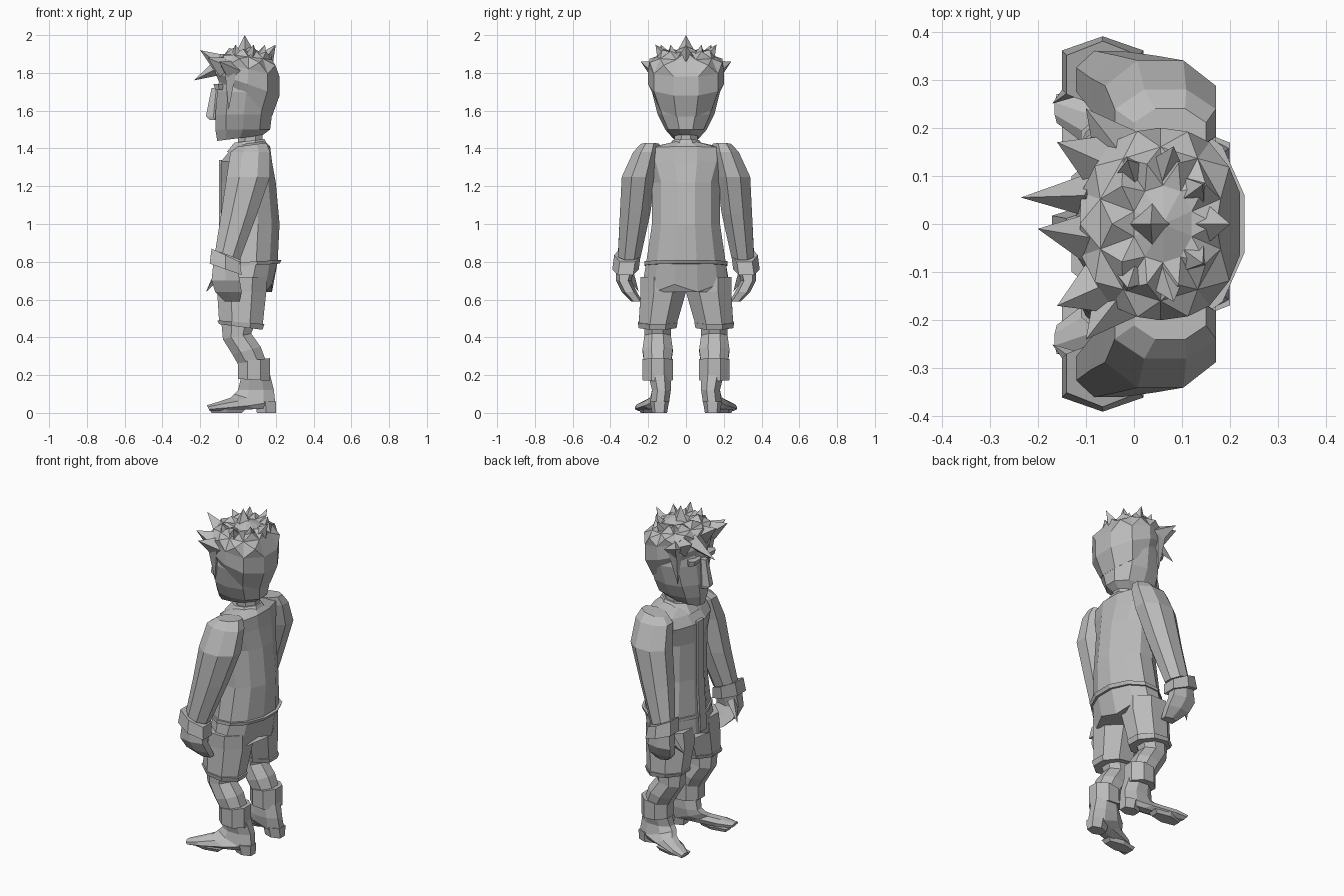
import bpy, bmesh, math
from mathutils import Vector

cube = bpy.data.objects.get("Cube")
if cube:
    bpy.data.objects.remove(cube)

grey = bpy.data.materials.new("plain_grey")
grey.use_nodes = True
grey.diffuse_color = (.5, .5, .5, 1)
grey.node_tree.nodes["Principled BSDF"].inputs["Base Color"].default_value = grey.diffuse_color


def finish(name, bm):
    """Turn the mesh data into a named flat-shaded object."""
    bmesh.ops.recalc_face_normals(bm, faces=bm.faces)
    mesh = bpy.data.meshes.new(name)
    bm.to_mesh(mesh)
    bm.free()
    mesh.materials.append(grey)
    bpy.context.collection.objects.link(bpy.data.objects.new(name, mesh))


def ring(z, front, back, half, y=0, tilt=0):
    """Cross-section from front to back; tilt raises its back edge."""
    def point(angle, fit):
        along = (1 - math.cos(angle) * fit) / 2
        across = max(-1, min(1, math.sin(angle) * fit))
        return front + (back - front) * along, y + half * across, z + tilt * along
    return point


def loft(name, *rings, sides=8, mirror=1, zigzag=0, facet=0):
    """Skin a closed body over the rings, with a jagged end or faceted top if asked."""
    bm = bmesh.new()
    fit = 1 / math.cos(math.pi / sides)
    loops = []
    for section in rings:
        loop = []
        for k in range(sides):
            x, y, z = section((2 * k + 1) * math.pi / sides, fit)
            if section is rings[-1]:
                z += zigzag * (-1) ** k
            loop.append(bm.verts.new((x, y * mirror, z)))
        loops.append(loop)
    for low, high in zip(loops, loops[1:]):
        for k in range(sides):
            n = (k + 1) % sides
            bm.faces.new((low[k], low[n], high[n], high[k]))
    bm.faces.new(loops[0])
    bm.faces.new(loops[-1])
    if facet:
        bmesh.ops.recalc_face_normals(bm, faces=bm.faces)
        crown = [f for f in bm.faces if f.calc_center_median().z > 1.83]
        bmesh.ops.poke(bm, faces=crown, offset=facet)
    finish(name, bm)


def spike(name, base, tip, radius):
    """Four-sided pointed lock from base to tip."""
    base, tip = Vector(base), Vector(tip)
    axis = tip - base
    bm = bmesh.new()
    bmesh.ops.create_cone(bm, cap_ends=True, segments=4, radius1=radius,
                          radius2=0, depth=axis.length)
    turn = axis.to_track_quat("Z", "Y")
    for v in bm.verts:
        v.co = turn @ v.co + (base + tip) / 2
    finish(name, bm)


# Head, neck and nose
loft("head",
     ring(z=1.44, front=-.11, back=.13, half=.07, tilt=.03),
     ring(z=1.5, front=-.12, back=.17, half=.11),
     ring(z=1.58, front=-.12, back=.18, half=.15),
     ring(z=1.7, front=-.11, back=.2, half=.18),
     ring(z=1.87, front=-.08, back=.18, half=.16), sides=10)
loft("neck",
     ring(z=1.5, front=0, back=.13, half=.06),
     ring(z=1.38, front=0, back=.13, half=.06))
loft("nose",
     ring(z=1.72, front=-.14, back=-.09, half=.02),
     ring(z=1.57, front=-.17, back=-.09, half=.03),
     ring(z=1.55, front=-.15, back=-.09, half=.03), sides=6)

# Hair cap with faceted crown
loft("hair",
     ring(z=1.75, front=-.1, back=.18, half=.16, tilt=-.18),
     ring(z=1.8, front=-.12, back=.22, half=.2, tilt=-.12),
     ring(z=1.86, front=-.11, back=.22, half=.2, tilt=-.08),
     ring(z=1.9, front=-.07, back=.18, half=.16, tilt=-.03),
     ring(z=1.91, front=0, back=.12, half=.08), sides=10, facet=.03)

# Locks: two at the brow, one on the crown, and a fan around the sides and back
spike("forelock", base=(-.08, .06, 1.84), tip=(-.235, .055, 1.76), radius=.05)
spike("brow_lock", base=(-.08, -.03, 1.84), tip=(-.2, -.01, 1.92), radius=.06)
spike("crown_lock", base=(.04, 0, 1.87), tip=(.035, 0, 2), radius=.07)
for k in range(7):
    angle = (k - 3) * math.pi / 5
    out = Vector((math.cos(angle), math.sin(angle), 0))
    reach = .14 + .03 * (k % 2)
    spike(f"hair_lock_{k}", base=out * .1 + Vector((.03, 0, 1.85)),
          tip=out * reach + Vector((.03, 0, 1.95)), radius=.06)

# Coat body with jagged hem, belt, collar and front placket
loft("coat",
     ring(z=1.42, front=-.01, back=.14, half=.07, tilt=.02),
     ring(z=1.38, front=-.05, back=.17, half=.22, tilt=.03),
     ring(z=1.33, front=-.09, back=.18, half=.22),
     ring(z=1.22, front=-.09, back=.2, half=.18),
     ring(z=1, front=-.09, back=.22, half=.18),
     ring(z=.8, front=-.1, back=.21, half=.21),
     ring(z=.66, front=-.11, back=.18, half=.23), sides=12, zigzag=.02)
loft("belt",
     ring(z=.79, front=-.11, back=.23, half=.22, tilt=.02),
     ring(z=.77, front=-.11, back=.22, half=.22, tilt=.02), sides=12)
loft("collar",
     ring(z=1.43, front=-.02, back=.14, half=.07, tilt=.02),
     ring(z=1.38, front=-.06, back=.16, half=.1, tilt=.03))
loft("placket",
     ring(z=1.34, front=-.1, back=-.07, half=.03),
     ring(z=1, front=-.1, back=-.07, half=.03),
     ring(z=.68, front=-.12, back=-.07, half=.03), sides=4)

for side, word in ((1, "right"), (-1, "left")):
    # Sleeve, cuff, hand and thumb
    loft(f"{word}_sleeve",
         ring(z=1.41, front=0, back=.15, half=.05, y=.19, tilt=.02),
         ring(z=1.38, front=-.04, back=.17, half=.07, y=.21),
         ring(z=1.25, front=-.06, back=.17, half=.09, y=.25),
         ring(z=1.05, front=-.09, back=.1, half=.08, y=.27),
         ring(z=.86, front=-.12, back=.01, half=.06, y=.3, tilt=-.05), mirror=side)
    loft(f"{word}_cuff",
         ring(z=.87, front=-.14, back=.01, half=.07, y=.31, tilt=-.07),
         ring(z=.79, front=-.15, back=.02, half=.07, y=.32, tilt=-.06), sides=6, mirror=side)
    loft(f"{word}_hand",
         ring(z=.8, front=-.13, back=0, half=.05, y=.32, tilt=-.04),
         ring(z=.7, front=-.14, back=.01, half=.04, y=.33),
         ring(z=.64, front=-.12, back=.02, half=.04, y=.3),
         ring(z=.59, front=-.07, back=.01, half=.03, y=.26), sides=6, mirror=side)
    spike(f"{word}_thumb", base=(-.1, .3 * side, .74), tip=(-.17, .25 * side, .64), radius=.03)

    # Shorts with turned hem
    loft(f"{word}_shorts",
         ring(z=.72, front=-.1, back=.15, half=.12, y=.12),
         ring(z=.64, front=-.11, back=.15, half=.12, y=.12),
         ring(z=.48, front=-.1, back=.13, half=.1, y=.15, tilt=-.02), mirror=side)
    loft(f"{word}_shorts_hem",
         ring(z=.49, front=-.11, back=.14, half=.105, y=.15, tilt=-.02),
         ring(z=.47, front=-.1, back=.13, half=.1, y=.15, tilt=-.03), mirror=side)

    # Bent leg, sock and boot
    loft(f"{word}_leg",
         ring(z=.5, front=-.09, back=.1, half=.07, y=.15),
         ring(z=.39, front=-.08, back=.07, half=.07, y=.15, tilt=.03),
         ring(z=.31, front=-.03, back=.12, half=.08, y=.15, tilt=.04),
         ring(z=.24, front=.01, back=.15, half=.07, y=.15, tilt=.03), mirror=side)
    loft(f"{word}_sock",
         ring(z=.27, front=0, back=.17, half=.08, y=.15, tilt=.02),
         ring(z=.18, front=0, back=.17, half=.08, y=.15, tilt=-.01), mirror=side)
    loft(f"{word}_boot",
         ring(z=.2, front=.02, back=.17, half=.06, y=.14),
         ring(z=.12, front=0, back=.19, half=.05, y=.13),
         ring(z=.1, front=-.02, back=.2, half=.05, y=.14, tilt=-.07),
         ring(z=.08, front=-.04, back=.09, half=.05, y=.17, tilt=-.06),
         ring(z=.06, front=-.1, back=-.08, half=.05, y=.21, tilt=-.05),
         ring(z=.04, front=-.165, back=-.15, half=.03, y=.24, tilt=-.03), mirror=side)
    loft(f"{word}_heel",
         ring(z=.06, front=.09, back=.2, half=.05, y=.14),
         ring(z=0, front=.1, back=.2, half=.04, y=.14), sides=6, mirror=side)
    loft(f"{word}_sole",
         ring(z=.02, front=-.15, back=.04, half=.05, y=.2),
         ring(z=0, front=-.14, back=.02, half=.04, y=.2), sides=6, mirror=side)

    # Brow, sideburn and temple locks
    loft(f"{word}_brow",
         ring(z=1.74, front=-.13, back=-.08, half=.05, y=.07),
         ring(z=1.71, front=-.12, back=-.08, half=.05, y=.07), sides=6, mirror=side)
    spike(f"{word}_sideburn", base=(-.04, .16 * side, 1.8), tip=(-.05, .15 * side, 1.6), radius=.04)
    spike(f"{word}_temple_lock", base=(-.03, .15 * side, 1.81), tip=(-.1, .24 * side, 1.86), radius=.06)
    spike(f"{word}_brow_side_lock", base=(-.07, .13 * side, 1.83), tip=(-.16, .17 * side, 1.88), radius=.06)
